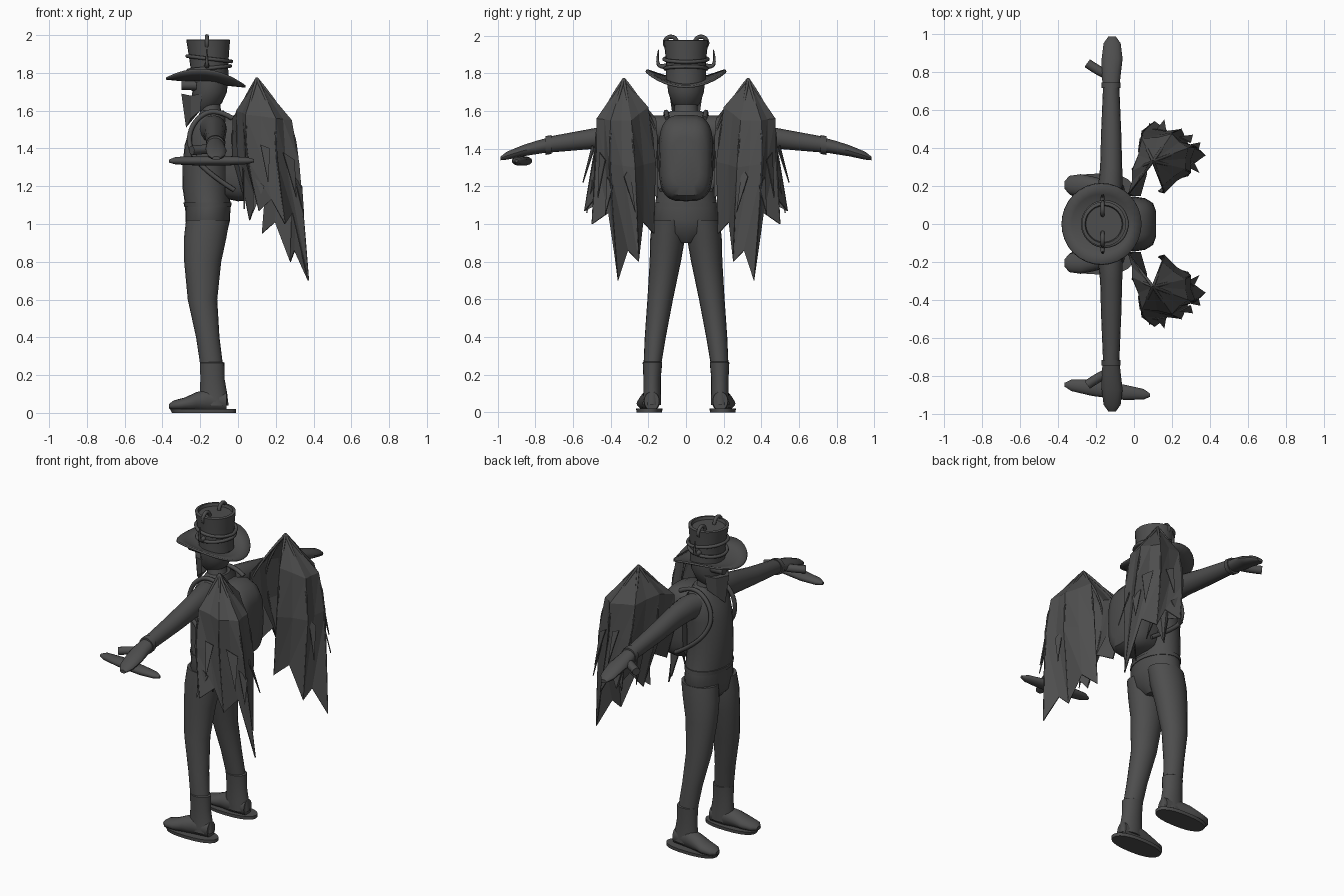
import bpy, bmesh, math
from mathutils import Vector

MAT = bpy.data.materials.new("dark_grey")
MAT.diffuse_color = (0.075, 0.075, 0.075, 1)


def finish(name, bm, smooth=True):
    bmesh.ops.recalc_face_normals(bm, faces=bm.faces)
    me = bpy.data.meshes.new(name)
    bm.to_mesh(me)
    bm.free()
    ob = bpy.data.objects.new(name, me)
    bpy.context.collection.objects.link(ob)
    me.materials.append(MAT)
    if smooth:
        bpy.ops.object.select_all(action='DESELECT')
        ob.select_set(True)
        bpy.context.view_layer.objects.active = ob
        bpy.ops.object.shade_smooth_by_angle(angle=math.radians(40))
    return ob


def loft(name, axis, sections, n=20, power=1.0, smooth=True):
    """sections: (position on axis, centre a, centre b, radius a, radius b)"""
    bm = bmesh.new()
    rings = []
    for p, ca, cb, ra, rb in sections:
        ring = []
        for i in range(n):
            t = 2 * math.pi * i / n
            c, s = math.cos(t), math.sin(t)
            a = ca + ra * math.copysign(abs(c) ** power, c)
            b = cb + rb * math.copysign(abs(s) ** power, s)
            co = {'x': (p, a, b), 'y': (a, p, b), 'z': (a, b, p)}[axis]
            ring.append(bm.verts.new(co))
        rings.append(ring)
    for r, q in zip(rings, rings[1:]):
        for i in range(n):
            j = (i + 1) % n
            bm.faces.new((r[i], r[j], q[j], q[i]))
    bm.faces.new(rings[0])
    bm.faces.new(rings[-1])
    return finish(name, bm, smooth)


def tube(name, pts, r, cyclic=False, taper=False):
    cu = bpy.data.curves.new(name, 'CURVE')
    cu.dimensions = '3D'
    cu.bevel_depth = r
    cu.bevel_resolution = 2
    cu.use_fill_caps = True
    sp = cu.splines.new('NURBS')
    sp.points.add(len(pts) - 1)
    for i, p in enumerate(pts):
        sp.points[i].co = (*p, 1)
        sp.points[i].radius = 1 - 0.8 * i / (len(pts) - 1) if taper else 1
    sp.use_cyclic_u = cyclic
    sp.use_endpoint_u = True
    sp.order_u = 3
    sp.resolution_u = 6
    cu.materials.append(MAT)
    ob = bpy.data.objects.new(name, cu)
    bpy.context.collection.objects.link(ob)


# torso, hem, neck and head
loft("torso", 'z', [(0.90, -.165, 0, .06, .05), (0.95, -.165, 0, .105, .14), (1.02, -.16, 0, .118, .178),
     (1.10, -.16, 0, .12, .165), (1.2, -.17, 0, .125, .15), (1.32, -.168, 0, .125, .148),
     (1.42, -.162, 0, .12, .155), (1.5, -.152, 0, .105, .16), (1.56, -.14, 0, .08, .135),
     (1.60, -.135, 0, .06, .08)], 24)
loft("shirt_hem", 'z', [(1.09, -.16, 0, .124, .17), (1.115, -.162, 0, .127, .168)], 24)
loft("neck", 'z', [(1.56, -.135, 0, .075, .085), (1.60, -.145, 0, .055, .062), (1.68, -.155, 0, .055, .06)])
loft("head", 'z', [(1.60, -.18, 0, .04, .035), (1.64, -.165, 0, .08, .075), (1.70, -.15, 0, .092, .095),
     (1.75, -.15, 0, .095, .1), (1.80, -.15, 0, .09, .095)])

# face cover: pointed cloth hanging from the nose, with eyepieces above
bm = bmesh.new()
top = [bm.verts.new(p) for p in [(-.19, .088, 1.69), (-.25, .06, 1.68), (-.30, 0, 1.69), (-.25, -.06, 1.68), (-.19, -.088, 1.69)]]
low = [bm.verts.new(p) for p in [(-.2, .075, 1.60), (-.25, .05, 1.56), (-.275, 0, 1.51), (-.25, -.05, 1.56), (-.2, -.075, 1.60)]]
for i in range(4):
    bm.faces.new((top[i], top[i + 1], low[i + 1], low[i]))
bm.faces.new(top)
bm.faces.new(low)
finish("face_cover", bm, False)
for s in (1, -1):
    loft("eyepiece", 'x', [(-.30, s * .045, 1.735, .027, .025), (-.22, s * .045, 1.735, .03, .028)], 12)

# hat: curled brim, flared crown with a sunken top, two bands
bm = bmesh.new()
bmesh.ops.create_circle(bm, cap_ends=False, segments=32, radius=.21)
rim = list(bm.verts)
rings = [[bm.verts.new(v.co * f) for v in rim] for f in (.75, .5)]
for a, b in zip([rim] + rings, rings):
    for i in range(32):
        j = (i + 1) % 32
        bm.faces.new((a[i], a[j], b[j], b[i]))
bm.faces.new(rings[-1])
for v in bm.verts:
    x, y = v.co.x, v.co.y
    v.co = (x - .17, y, 1.755 - .1 * x + .065 * (y / .21) ** 2)
ob = finish("hat_brim", bm)
ob.modifiers.new("thickness", 'SOLIDIFY').thickness = .012
loft("hat_crown", 'z', [(1.75, -.15, 0, .10, .105), (1.83, -.152, 0, .10, .105), (1.90, -.155, 0, .107, .11),
     (1.975, -.158, 0, .116, .118), (1.978, -.158, 0, .10, .10), (1.96, -.158, 0, .095, .095)], 24)
for k, (z, r, tilt) in enumerate([(1.825, .112, .1), (1.875, .118, -.12)]):
    tube("hat_band", [(-.153 + r * math.cos(t), r * math.sin(t), z + tilt * r * math.cos(t))
                      for t in [i * math.pi / 8 for i in range(16)]], .010, True)

# backpack
loft("backpack", 'x', [(-.07, 0, 1.35, .135, .215), (0, 0, 1.35, .145, .23), (.06, 0, 1.34, .135, .215),
     (.10, 0, 1.33, .11, .18), (.115, 0, 1.33, .07, .13)], 28, .6)

# wing ribs in angular order: upper, middle, tip
WRIST = Vector((.10, .33, 1.77))
RIBS = [
    [(-.03, .16, 1.56), (-.03, .15, 1.35), (.03, .15, 1.14)],
    [(-.01, .28, 1.60), (-.005, .30, 1.35), (.06, .34, 1.02)],
    [(.04, .45, 1.58), (.04, .49, 1.36), (.11, .54, 1.07)],
    [(.20, .475, 1.56), (.20, .48, 1.36), (.25, .50, 1.00)],
    [(.285, .40, 1.55), (.325, .41, 1.32), (.375, .36, .70)],
    [(.27, .29, 1.55), (.30, .27, 1.30), (.28, .25, .80)],
    [(.15, .20, 1.62), (.16, .16, 1.33), (.13, .17, .95)],
]
SHARDS = [((.12, .50, 1.42), (.17, .49, 1.40), (.16, .55, 1.22)), ((.24, .46, 1.38), (.30, .43, 1.34), (.31, .47, 1.14)),
          ((.30, .42, 1.25), (.34, .39, 1.2), (.35, .43, 1.05)), ((.08, .50, 1.25), (.14, .50, 1.2), (.08, .53, 1.06)),
          ((.28, .30, 1.30), (.31, .33, 1.25), (.34, .27, 1.06)), ((.02, .38, 1.3), (.03, .44, 1.28), (.03, .45, 1.08))]

for s in (1, -1):
    flip = lambda p: Vector((p[0], s * p[1], p[2]))
    # wing membrane with sagging panels and a jagged lower edge
    bm = bmesh.new()
    w = bm.verts.new(flip(WRIST))
    cols = []
    for k, rib in enumerate(RIBS):
        pts = [Vector(p) for p in rib]
        cols.append([bm.verts.new(flip(p)) for p in pts])
        if k < len(RIBS) - 1:
            nxt = [Vector(p) for p in RIBS[k + 1]]
            axis = Vector((.16, .32, 0))
            mids = []
            for i, f in enumerate((.05, .10, .15)):
                m = (pts[i] + nxt[i]) / 2
                m.x += (axis.x - m.x) * f
                m.y += (axis.y - m.y) * f
                if i == 2:
                    m.z = max(pts[2].z, nxt[2].z) + .06
                mids.append(bm.verts.new(flip(m)))
            cols.append(mids)
    for a, b in zip(cols, cols[1:]):
        bm.faces.new((w, a[0], b[0]))
        for i in (0, 1):
            bm.faces.new((a[i], a[i + 1], b[i + 1]))
            bm.faces.new((a[i], b[i + 1], b[i]))
    ob = finish("wing_membrane", bm, False)
    ob.modifiers.new("thickness", 'SOLIDIFY').thickness = .006
    # loose scraps on the wing
    bm = bmesh.new()
    for tri in SHARDS:
        bm.faces.new([bm.verts.new(flip(p)) for p in tri])
    finish("wing_scraps", bm, False).modifiers.new("thickness", 'SOLIDIFY').thickness = .006
    for rib in RIBS:
        tube("wing_rib", [flip(WRIST)] + [flip(p) for p in rib], .008, taper=True)

    # leg and boot
    loft("leg", 'z', [(.24, -.138, s * .18, .06, .046), (.40, -.16, s * .163, .062, .056),
         (.60, -.188, s * .137, .078, .068), (.80, -.187, s * .11, .098, .083),
         (.92, -.175, s * .098, .112, .092), (1.02, -.16, s * .09, .115, .09)])
    loft("boot_shaft", 'z', [(.04, -.125, s * .182, .075, .05), (.10, -.13, s * .18, .073, .047),
         (.18, -.135, s * .18, .064, .046), (.265, -.137, s * .178, .065, .052), (.27, -.137, s * .178, .058, .045)])
    loft("boot_foot", 'x', [(-.365, s * .205, .035, .02, .012), (-.34, s * .205, .04, .048, .026),
         (-.28, s * .202, .047, .06, .035), (-.22, s * .195, .06, .055, .05),
         (-.16, s * .185, .065, .05, .06), (-.06, s * .182, .06, .04, .05)], 16)
    loft("boot_sole", 'z', [(0, -.18, s * .195, .17, .068), (.02, -.185, s * .195, .175, .07)], 24, .85)

    # arm, cuff, hand and thumb
    loft("arm", 'y', [(s * .10, -.14, 1.50, .07, .075), (s * .18, -.125, 1.50, .066, .075),
         (s * .30, -.12, 1.485, .058, .068), (s * .48, -.12, 1.455, .053, .055),
         (s * .74, -.12, 1.42, .042, .042)], 16)
    loft("cuff", 'y', [(s * .715, -.12, 1.422, .05, .05), (s * .745, -.12, 1.417, .05, .05)], 16)
    loft("hand", 'y', [(s * .73, -.12, 1.42, .044, .04), (s * .80, -.12, 1.405, .052, .036),
         (s * .87, -.115, 1.388, .055, .03), (s * .95, -.115, 1.363, .045, .022),
         (s * .985, -.115, 1.348, .02, .01)], 14)
    tube("thumb", [(-.13, s * .78, 1.40), (-.18, s * .80, 1.395), (-.245, s * .845, 1.39)], .025)
    # backpack strap
    tube("strap", [(-.03, s * .10, 1.56), (-.12, s * .105, 1.615), (-.235, s * .11, 1.55), (-.27, s * .12, 1.42),
                   (-.18, s * .165, 1.28), (-.02, s * .13, 1.18)], .013)
    # hat hoops and curled side horns
    tube("hat_hoop", [(-.165, s * .08 + .034 * math.cos(t), 1.962 + .034 * math.sin(t))
                      for t in [i * math.pi / 5 for i in range(10)]], .011, True)
    tube("hat_horn", [(-.165, s * .10, 1.84), (-.165, s * .14, 1.83), (-.165, s * .155, 1.87),
                      (-.165, s * .145, 1.925)], .015, taper=True)

# long flat loaf held in one hand
loft("loaf", 'x', [(-.365, -.845, 1.333, .01, .008), (-.33, -.848, 1.335, .03, .02), (-.22, -.86, 1.335, .044, .025),
     (-.05, -.885, 1.335, .04, .025), (.05, -.895, 1.335, .028, .018), (.085, -.90, 1.335, .008, .008)], 16)
